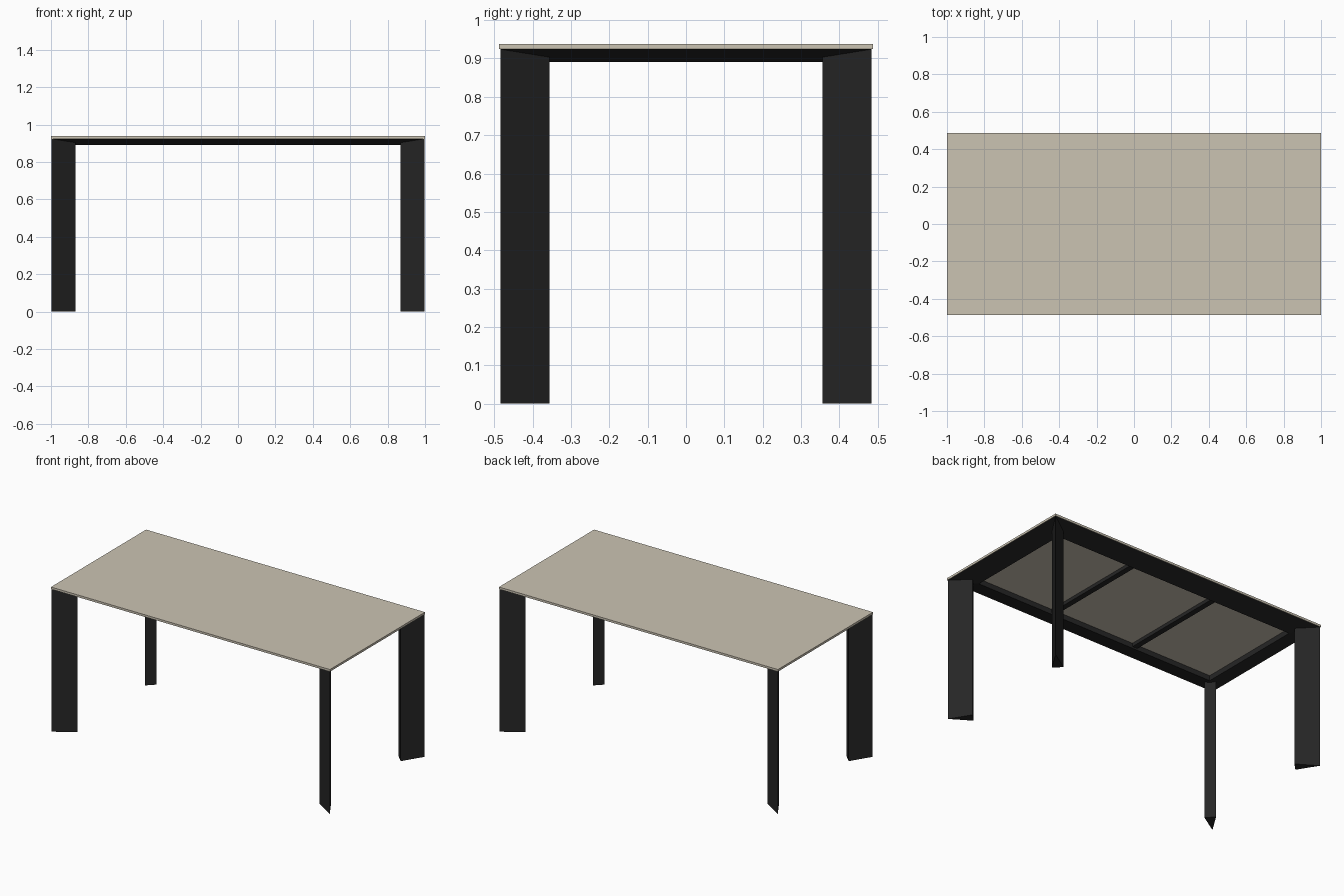
import bpy, bmesh

if "Cube" in bpy.data.objects:
    bpy.data.objects.remove(bpy.data.objects["Cube"])

X, Y = 0.997, 0.484        # outer half size of the frame
TOP, UNDER = 0.924, 0.891  # frame top and lowest inner edge
INSET = 0.128              # frame width


def material(name, rgb):
    m = bpy.data.materials.new(name)
    m.diffuse_color = (*rgb, 1)
    m.use_nodes = True
    m.node_tree.nodes["Principled BSDF"].inputs["Base Color"].default_value = m.diffuse_color
    return m


beige = material("warm beige", (0.60, 0.55, 0.45))
black = material("soft black", (0.019, 0.019, 0.019))


def finish(name, bm, mat):
    bmesh.ops.recalc_face_normals(bm, faces=bm.faces)
    mesh = bpy.data.meshes.new(name)
    bm.to_mesh(mesh)
    bm.free()
    mesh.materials.append(mat)
    obj = bpy.data.objects.new(name, mesh)
    bpy.context.collection.objects.link(obj)
    return obj


def box(name, x0, x1, y0, y1, z0, z1, mat):
    bm = bmesh.new()
    bmesh.ops.create_cube(bm, size=1)
    for v in bm.verts:
        v.co.x = x1 if v.co.x > 0 else x0
        v.co.y = y1 if v.co.y > 0 else y0
        v.co.z = z1 if v.co.z > 0 else z0
    return finish(name, bm, mat)


# Thin table top
box("table_top", -1, 1, -0.487, 0.487, TOP, 0.938, beige)

# Mitred frame: wedge profile swept round the four corners
bm = bmesh.new()
profile = [(0, TOP), (INSET, UNDER), (INSET, TOP)]
rings = [[bm.verts.new((sx * (X - d), sy * (Y - d), z)) for d, z in profile]
         for sx, sy in ((1, 1), (-1, 1), (-1, -1), (1, -1))]
for i in range(4):
    a, b = rings[i], rings[(i + 1) % 4]
    for j in range(3):
        k = (j + 1) % 3
        bm.faces.new((a[j], a[k], b[k], b[j]))
finish("frame", bm, black)

# Wedge legs, sharp edge at the outer corner
for sx, side in ((-1, "left"), (1, "right")):
    for sy, end in ((-1, "front"), (1, "back")):
        bm = bmesh.new()
        section = [(0, 0), (INSET, 0.08), (0.08, INSET)]
        low, high = [[bm.verts.new((sx * (X - dx), sy * (Y - dy), z))
                      for dx, dy in section] for z in (0, TOP)]
        bm.faces.new(low)
        bm.faces.new(high)
        for j in range(3):
            k = (j + 1) % 3
            bm.faces.new((low[j], low[k], high[k], high[j]))
        finish(f"{end}_{side}_leg", bm, black)

# Two cross bars under the top
for x, side in ((-0.305, "left"), (0.305, "right")):
    box(f"{side}_cross_bar", x - 0.018, x + 0.018,
        -(Y - INSET), Y - INSET, 0.902, TOP, black)
